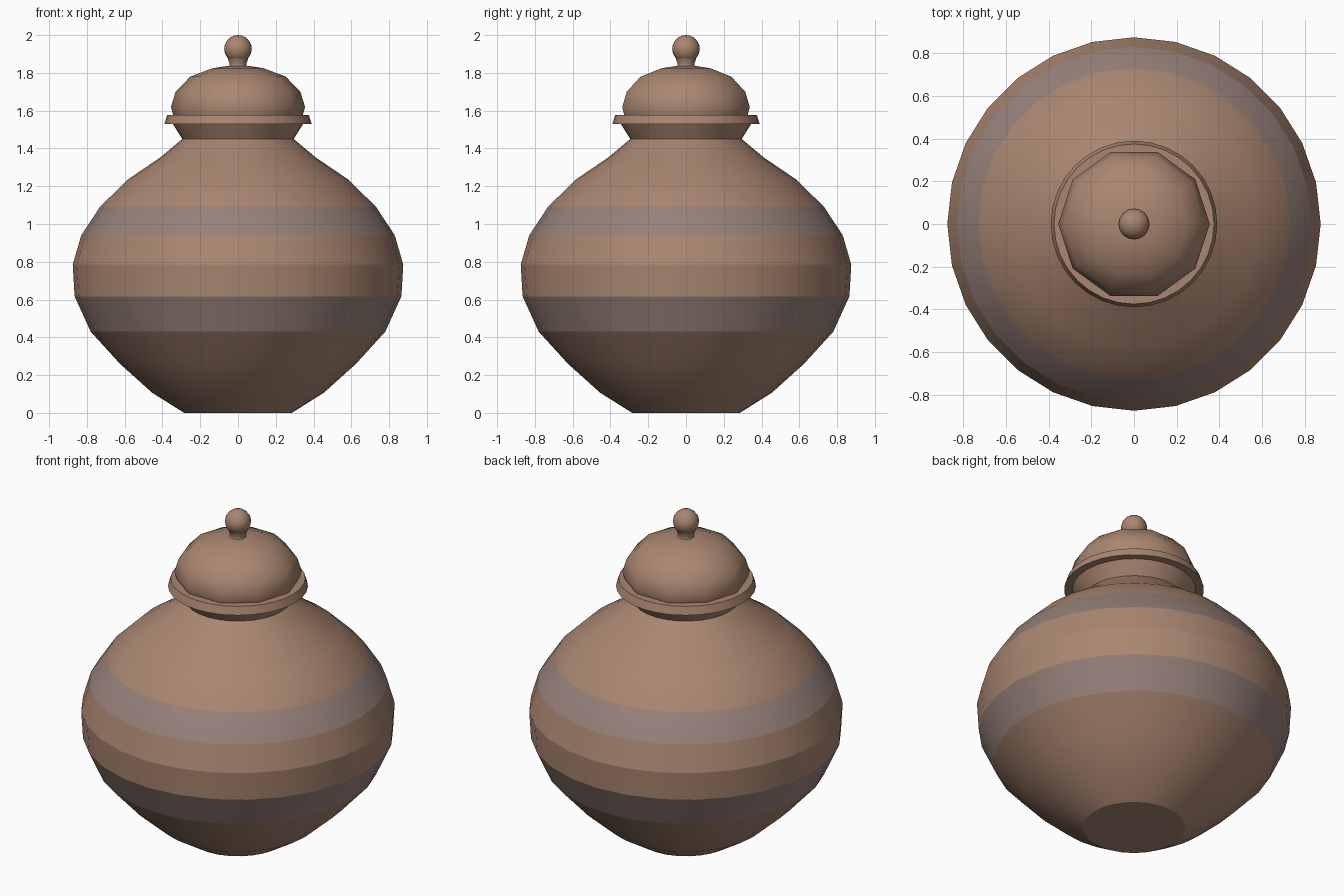
import bpy, bmesh
from math import pi, cos, sin

if "Cube" in bpy.data.objects:
    bpy.data.objects.remove(bpy.data.objects["Cube"])


def material(name, rgb):
    m = bpy.data.materials.new(name)
    m.diffuse_color = (*rgb, 1)
    m.use_nodes = True
    m.node_tree.nodes["Principled BSDF"].inputs["Base Color"].default_value = m.diffuse_color
    return m


CLAY = material("clay", (0.40, 0.24, 0.165))
GLAZE = material("grey_band", (0.31, 0.22, 0.195))


def lathe(name, profile, sides, angle, grey=()):
    """Spin an (r, z) profile into a closed solid; 'grey' lists banded rows."""
    bm = bmesh.new()
    rings = []
    for r, z in profile:
        rings.append([bm.verts.new((r * cos(2 * pi * i / sides),
                                    r * sin(2 * pi * i / sides), z))
                      for i in range(sides)])
    for k in range(len(rings) - 1):
        a, b = rings[k], rings[k + 1]
        for i in range(sides):
            j = (i + 1) % sides
            f = bm.faces.new((a[i], a[j], b[j], b[i]))
            f.material_index = 1 if k in grey else 0
    bm.faces.new(rings[0][::-1])
    bm.faces.new(rings[-1])
    return finish(bm, name, angle)


def finish(bm, name, angle):
    mesh = bpy.data.meshes.new(name)
    bm.to_mesh(mesh)
    bm.free()
    mesh.materials.append(CLAY)
    mesh.materials.append(GLAZE)
    ob = bpy.data.objects.new(name, mesh)
    bpy.context.collection.objects.link(ob)
    bpy.ops.object.select_all(action='DESELECT')
    ob.select_set(True)
    bpy.context.view_layer.objects.active = ob
    bpy.ops.object.shade_smooth_by_angle(angle=angle * pi / 180)
    return ob


# Round belly with two greyer bands
lathe("jar_body", [(0.285, 0), (0.455, 0.107), (0.625, 0.26), (0.78, 0.43),
                   (0.865, 0.617), (0.875, 0.785), (0.83, 0.94),
                   (0.73, 1.092), (0.58, 1.238), (0.415, 1.35),
                   (0.295, 1.45)], 28, 13.5, grey=(3, 6))

# Flared neck and the flange the lid rests on
lathe("jar_neck", [(0.295, 1.45), (0.345, 1.53)], 28, 30)
lathe("jar_rim", [(0.39, 1.53), (0.375, 1.578)], 32, 30)

# Ten-sided domed lid
lathe("lid", [(0.343, 1.575), (0.355, 1.62), (0.33, 1.70), (0.253, 1.78),
              (0.135, 1.825), (0.06, 1.836)], 10, 45)

# Knob stem and ball
lathe("knob_stem", [(0.052, 1.825), (0.045, 1.838), (0.045, 1.85),
                    (0.054, 1.875)], 16, 40)
bm = bmesh.new()
bmesh.ops.create_uvsphere(bm, u_segments=16, v_segments=12, radius=0.073)
bmesh.ops.translate(bm, verts=bm.verts, vec=(0, 0, 1.927))
finish(bm, "knob_ball", 60)
